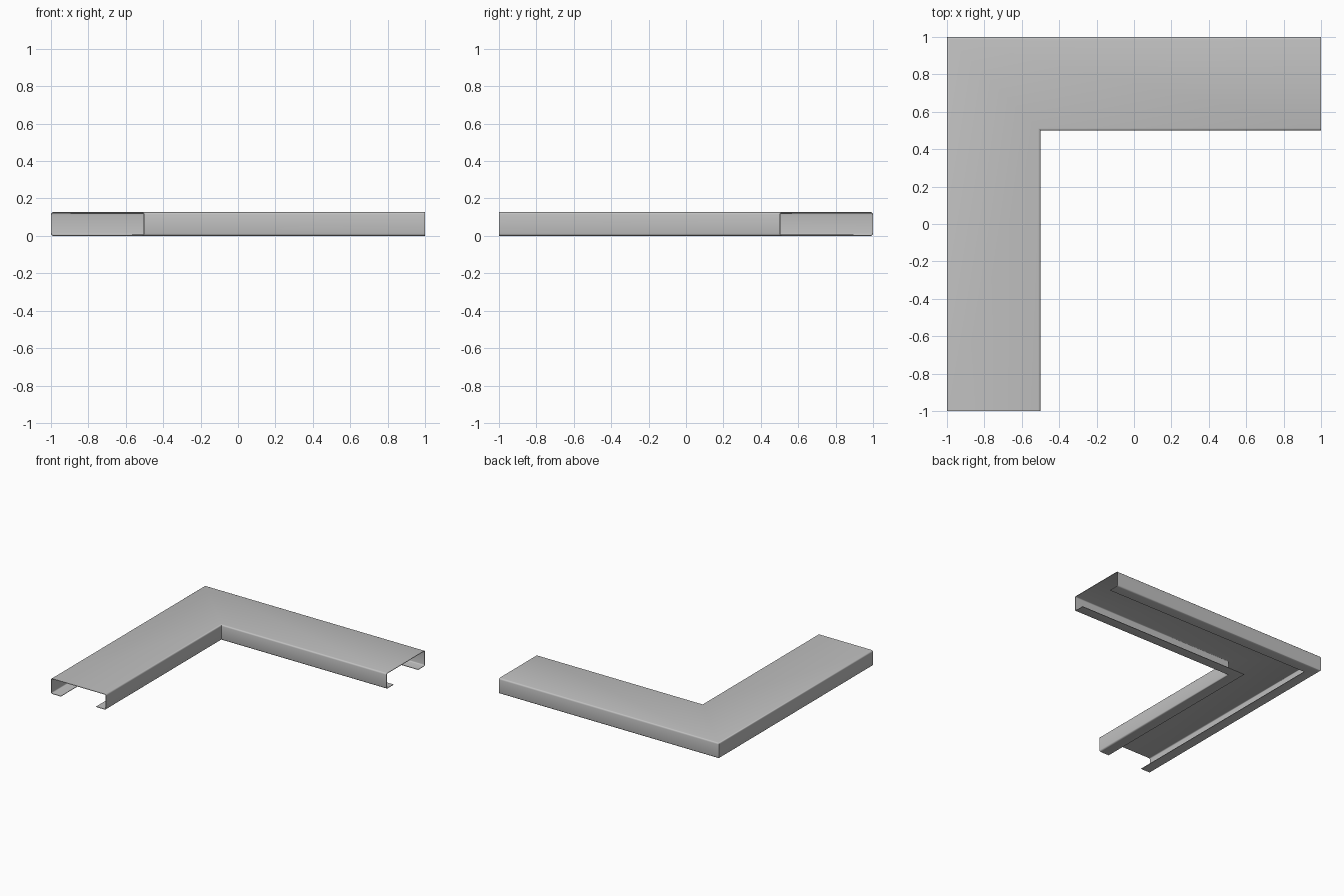
import bpy
import bmesh
from math import cos, sin, pi, radians
from mathutils import Vector

cube = bpy.data.objects.get("Cube")
if cube:
    bpy.data.objects.remove(cube)

WIDTH, HEIGHT, LIP, BEND, SHEET = 0.5, 0.127, 0.09, 0.012, 0.004
STEPS = 3

# Grey sheet metal
grey = bpy.data.materials.new("grey_metal")
grey.use_nodes = True
colour = (0.53, 0.53, 0.53, 1)
grey.diffuse_color = colour
grey.node_tree.nodes["Principled BSDF"].inputs["Base Color"].default_value = colour


def bend(across, up, start):
    """Quarter-circle bend, turning clockwise from the start angle."""
    angles = [start - i * pi / 2 / STEPS for i in range(STEPS + 1)]
    return [(across + BEND * cos(a), up + BEND * sin(a)) for a in angles]


# Channel section: lip, outer wall, top, inner wall, lip
profile = [(LIP, 0)]
profile += bend(BEND, BEND, -pi / 2)
profile += bend(BEND, HEIGHT - BEND, pi)
profile += bend(WIDTH - BEND, HEIGHT - BEND, pi / 2)
profile += bend(WIDTH - BEND, BEND, 0)
profile += [(WIDTH - LIP, 0)]

# Sweep the section along both arms with a mitred corner
bm = bmesh.new()
rows = []
for d, z in profile:
    path = [(d - 1, -1, z), (d - 1, 1 - d, z), (1, 1 - d, z)]
    rows.append([bm.verts.new(Vector(p)) for p in path])
for low, high in zip(rows, rows[1:]):
    for s in range(2):
        bm.faces.new((low[s], high[s], high[s + 1], low[s + 1]))
mesh = bpy.data.meshes.new("corner_channel")
bm.to_mesh(mesh)
bm.free()
mesh.materials.append(grey)
channel = bpy.data.objects.new("corner_channel", mesh)
bpy.context.collection.objects.link(channel)

# Sheet thickness, grown inwards
solid = channel.modifiers.new("sheet_thickness", "SOLIDIFY")
solid.thickness = SHEET
solid.offset = -1
solid.use_even_offset = True

bpy.ops.object.select_all(action="DESELECT")
bpy.context.view_layer.objects.active = channel
channel.select_set(True)
bpy.ops.object.modifier_apply(modifier=solid.name)
bpy.ops.object.shade_smooth_by_angle(angle=radians(40))
